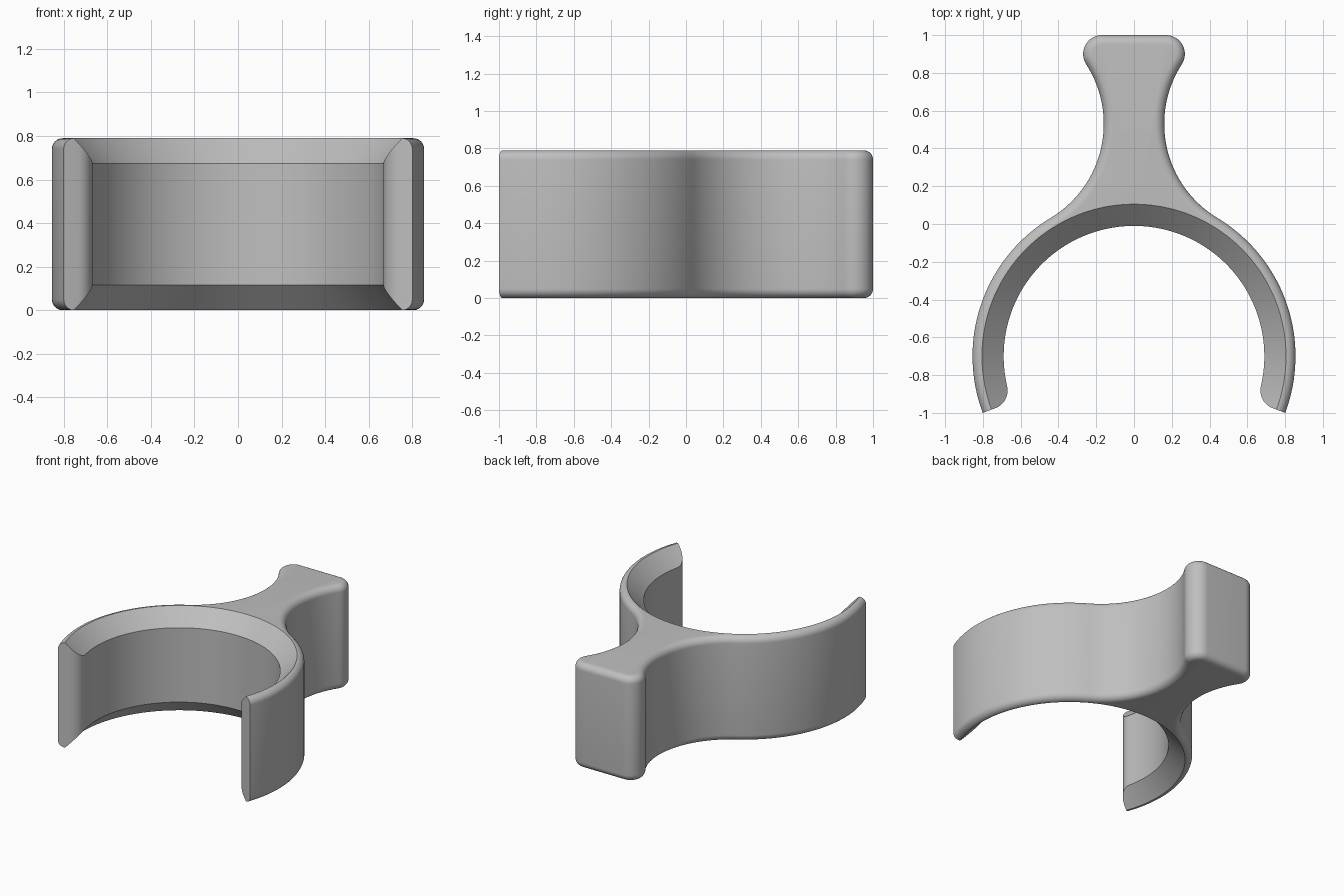
import bpy
import bmesh
from math import sin, cos, asin, atan2, sqrt, pi, radians
from mathutils import Vector

cube = bpy.data.objects.get("Cube")
if cube:
    bpy.data.objects.remove(cube, do_unlink=True)

HEIGHT = 0.79
RING_Y = -0.70                          # centre of the ring
R_OUT, R_EDGE, R_IN = 0.855, 0.805, 0.69
ROUND = R_OUT - R_EDGE                  # rounding of the outside edges
TIP = 0.10                              # rounding of the jaw tips
CORNER = 0.10                           # rounding of the handle corners

ring_c = Vector((0, RING_Y))
waist_c = Vector((0.741, 0.53))         # centre of the hollow handle side
R_WAIST = (waist_c - ring_c).length - R_OUT
corner_y = 1 - CORNER
corner_c = Vector((waist_c.x - sqrt((R_WAIST + CORNER) ** 2 - (waist_c.y - corner_y) ** 2), corner_y))


def steps(a, b, n):
    return [a + (b - a) * i / n for i in range(n + 1)]


def polar(c, r, a):
    return Vector((c.x + r * cos(a), c.y + r * sin(a)))


def heading(a, b):
    return atan2(b.y - a.y, b.x - a.x)


# Inner wall as (angle, radius), from the rounded jaw tip to the middle
end_angle = -asin((1 + RING_Y) / R_OUT)
tip_r = R_IN + TIP
tip_angle = end_angle + asin(TIP / tip_r)
join_angle = heading(ring_c, waist_c)
wall = []
for t in steps(pi / 2, 0, 10):
    swing = asin(TIP / tip_r * sin(t))
    wall.append((tip_angle - swing, tip_r * cos(swing) - TIP * cos(t)))
wall += [(a, R_IN) for a in steps(tip_angle, join_angle, 32)[1:]]
ring_count = len(wall)
wall += [(a, R_IN) for a in steps(join_angle, pi / 2, 14)[1:]]


# Outside outline of the right half, moved inward by d
def outline(d):
    pts = [polar(ring_c, R_OUT - d, a) for a, r in wall[:ring_count]]
    turn = heading(waist_c, corner_c)
    pts += [polar(waist_c, R_WAIST + d, a) for a in steps(join_angle + pi, turn, 32)[1:]]
    pts += [polar(corner_c, CORNER - d, a) for a in steps(turn - pi, pi / 2, 16)[1:]]
    return pts + [Vector((0, 1 - d))]


bm = bmesh.new()


def add_row(points, heights):
    return [bm.verts.new((p.x, p.y, z)) for p, z in zip(points, heights)]


def bridge(a, b):
    for i in range(min(len(a), len(b)) - 1):
        bm.faces.new((a[i], a[i + 1], b[i + 1], b[i]))


# Outer skin with rounded lower and upper edges
section = [(ROUND * (1 - sin(t)), ROUND * (1 - cos(t))) for t in steps(0, pi / 2, 8)]
section += [(d, HEIGHT - z) for d, z in reversed(section)]
skin = []
for d, z in section:
    pts = outline(d)
    skin.append(add_row(pts, [z] * len(pts)))
for low, high in zip(skin, skin[1:]):
    bridge(low, high)

# Inner wall, sloped rims and flat handle faces
wall_pts = [polar(ring_c, r, a) for a, r in wall]
drops = [R_EDGE - r for a, r in wall]
wall_low = add_row(wall_pts, drops)
wall_high = add_row(wall_pts, [HEIGHT - s for s in drops])
bridge(wall_low, wall_high)
arc = [polar(ring_c, R_EDGE, a) for a, r in wall[ring_count:]]
for edge, rim, z in ((skin[0], wall_low, 0), (skin[-1], wall_high, HEIGHT)):
    arc_row = add_row(arc, [z] * len(arc))
    bridge(edge[:ring_count] + arc_row, rim)
    bm.faces.new(edge[ring_count - 1:] + arc_row[::-1])

# Flat jaw end
bm.faces.new([row[0] for row in skin] + [wall_high[0], wall_low[0]])
bmesh.ops.recalc_face_normals(bm, faces=bm.faces[:])

mesh = bpy.data.meshes.new("clip_body")
bm.to_mesh(mesh)
bm.free()
clip = bpy.data.objects.new("clip_body", mesh)
bpy.context.collection.objects.link(clip)

# Plain grey plastic
grey = bpy.data.materials.new("grey_plastic")
grey.use_nodes = True
colour = (0.52, 0.52, 0.52, 1)
grey.diffuse_color = colour
grey.node_tree.nodes["Principled BSDF"].inputs["Base Color"].default_value = colour
mesh.materials.append(grey)

# Smooth shading, then the left half by mirroring
bpy.ops.object.select_all(action="DESELECT")
clip.select_set(True)
bpy.context.view_layer.objects.active = clip
bpy.ops.object.shade_smooth_by_angle(angle=radians(30))
mirror = clip.modifiers.new("mirror", "MIRROR")
mirror.use_clip = True
mirror.merge_threshold = 0.0005
